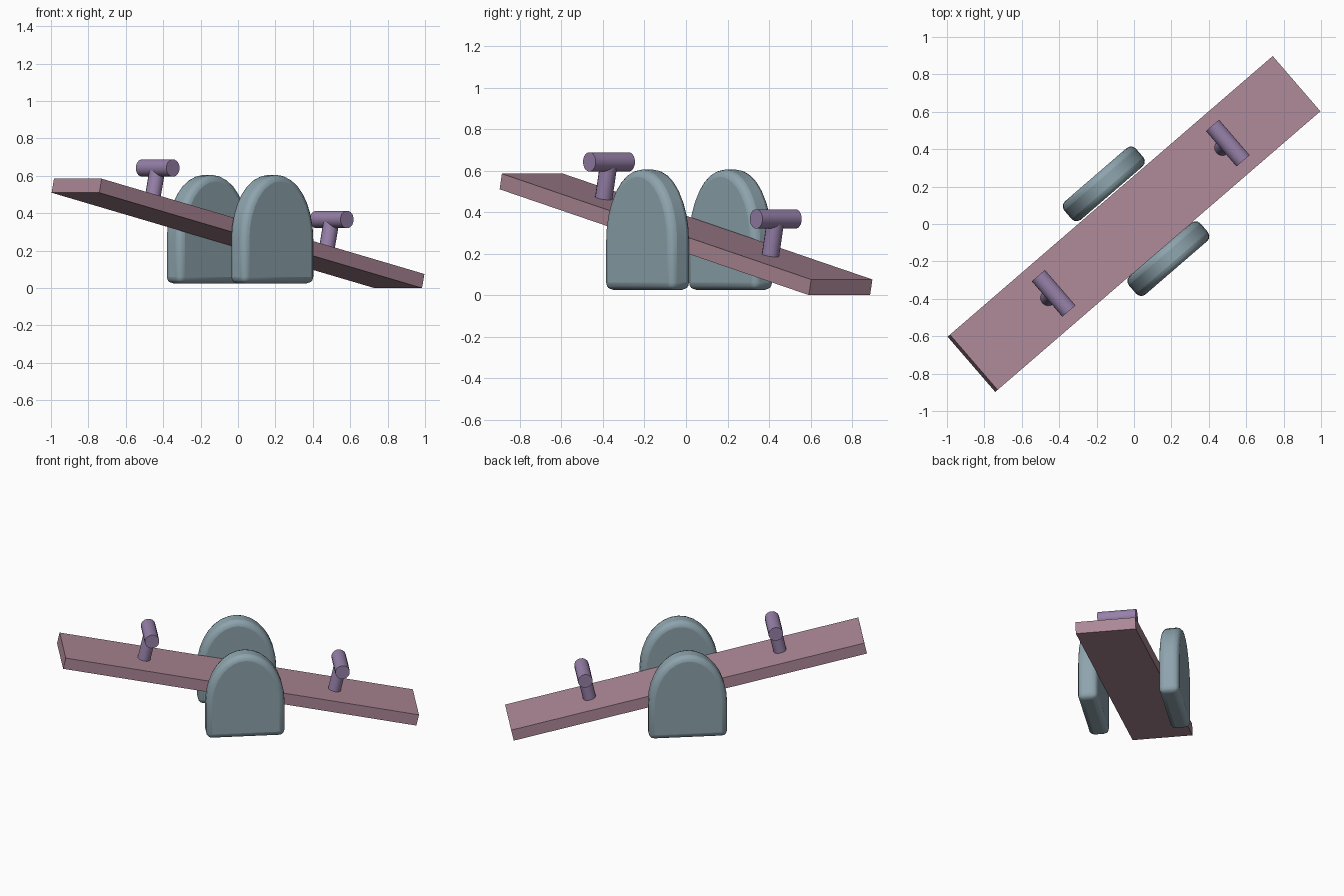
import bpy, bmesh, math
from mathutils import Matrix, Vector

if "Cube" in bpy.data.objects:
    bpy.data.objects.remove(bpy.data.objects["Cube"])

YAW, TILT = math.radians(40.8), math.radians(12.6)
BASE = Matrix.Rotation(YAW, 4, 'Z')                      # x runs along the seesaw
BOARD = Matrix.Translation((0, 0, 0.2925)) @ BASE @ Matrix.Rotation(TILT, 4, 'Y')
LENGTH, WIDTH, THICK = 2.336, 0.39, 0.077


def material(name, rgb):
    m = bpy.data.materials.new(name)
    m.diffuse_color = (*rgb, 1)
    m.use_nodes = True
    m.node_tree.nodes["Principled BSDF"].inputs["Base Color"].default_value = m.diffuse_color
    return m


PINK = material("pink", (0.42, 0.25, 0.31))
BLUE = material("grey_blue", (0.27, 0.37, 0.42))
PURPLE = material("purple", (0.31, 0.22, 0.40))


def add_object(name, bm, matrix, mat, smooth=None, bevel=0):
    bmesh.ops.recalc_face_normals(bm, faces=bm.faces)
    mesh = bpy.data.meshes.new(name)
    bm.to_mesh(mesh)
    bm.free()
    mesh.materials.append(mat)
    ob = bpy.data.objects.new(name, mesh)
    bpy.context.collection.objects.link(ob)
    ob.matrix_world = matrix
    if bevel:
        mod = ob.modifiers.new("soft_edges", 'BEVEL')
        mod.width, mod.segments = bevel, 3
        mod.limit_method, mod.angle_limit = 'ANGLE', math.radians(50)
    if smooth:
        bpy.ops.object.select_all(action='DESELECT')
        ob.select_set(True)
        bpy.context.view_layer.objects.active = ob
        bpy.ops.object.shade_smooth_by_angle(angle=math.radians(smooth))
    return ob


def cylinder(name, radius, depth, matrix):
    bm = bmesh.new()
    bmesh.ops.create_cone(bm, cap_ends=True, segments=16, radius1=radius,
                          radius2=radius, depth=depth)
    return add_object(name, bm, matrix, PURPLE, smooth=40)


# Tilted board
bm = bmesh.new()
bmesh.ops.create_cube(bm, size=1)
bmesh.ops.scale(bm, vec=(LENGTH, WIDTH, THICK), verts=bm.verts)
add_object("board", bm, BOARD, PINK)

# T-shaped handles standing square to the board
for side, x in (("high", -0.63), ("low", 0.63)):
    cylinder(side + "_handle_post", 0.042, 0.19,
             BOARD @ Matrix.Translation((x, 0, 0.125)))
    cylinder(side + "_handle_bar", 0.047, 0.25,
             BOARD @ Matrix.Translation((x, 0, 0.217)) @ Matrix.Rotation(math.pi / 2, 4, 'X'))

# Arched side supports with soft edges
HALF, SPRING, BOTTOM, TOP, DEPTH = 0.253, 0.26, 0.025, 0.605, 0.13
outline = [(-HALF, BOTTOM), (HALF, BOTTOM)]
for i in range(17):
    a = math.pi * i / 16
    outline.append((HALF * math.cos(a), SPRING + (TOP - SPRING) * math.sin(a)))
for name, y in (("front_support", -0.26), ("back_support", 0.268)):
    bm = bmesh.new()
    face = bm.faces.new([bm.verts.new((x, -DEPTH / 2, z)) for x, z in outline])
    ext = bmesh.ops.extrude_face_region(bm, geom=[face])
    bmesh.ops.translate(bm, vec=(0, DEPTH, 0),
                        verts=[v for v in ext["geom"] if isinstance(v, bmesh.types.BMVert)])
    add_object(name, bm, BASE @ Matrix.Translation((0.018, y, 0)), BLUE,
               smooth=40, bevel=0.035)
